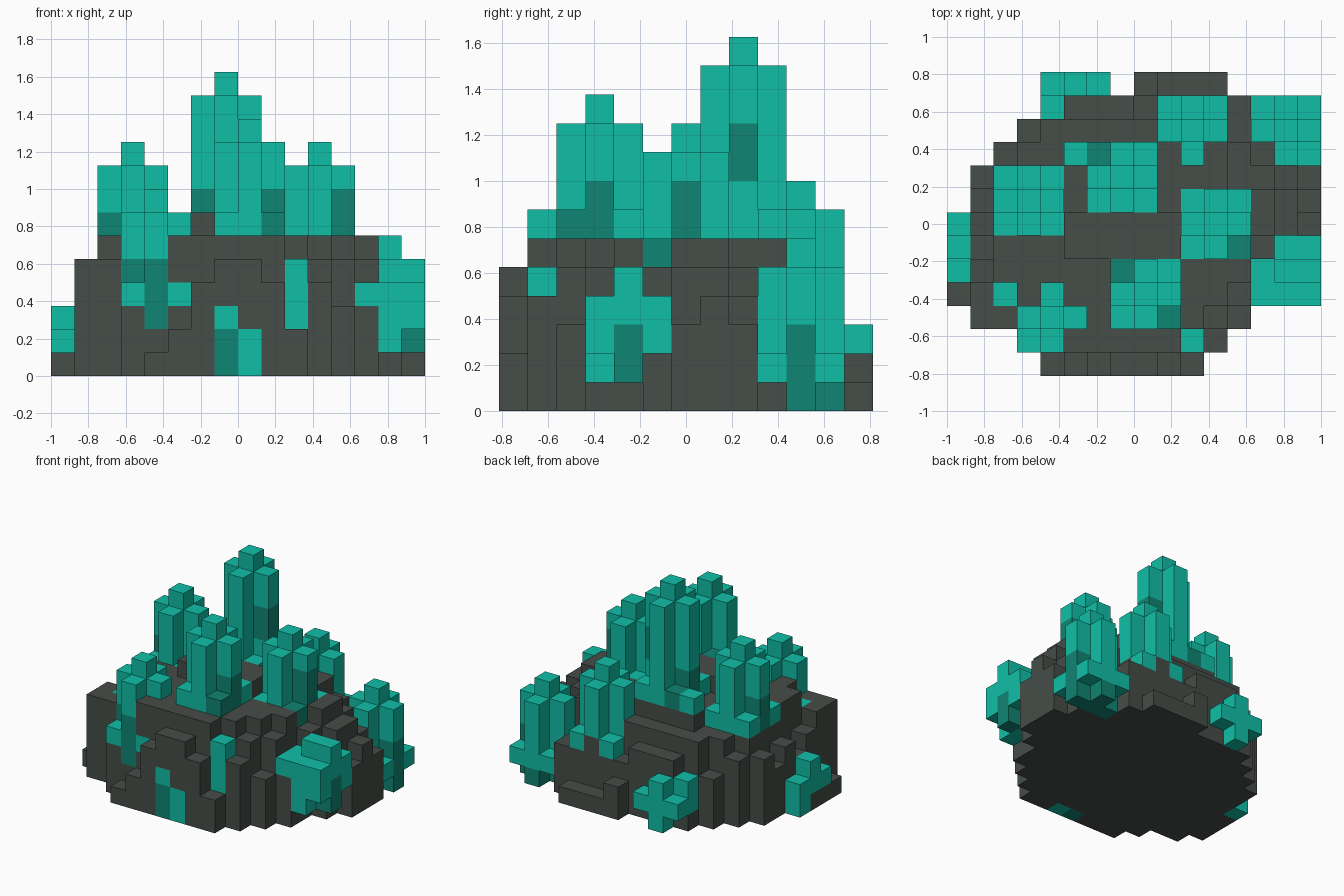
import bpy, bmesh
from mathutils import Vector

cube = bpy.data.objects.get("Cube")
if cube:
    bpy.data.objects.remove(cube, do_unlink=True)

U = 0.125                      # block size
ORIGIN = Vector((-1, -0.8125, 0))
ROCK, TEAL, DEEP = 0, 1, 2


def material(name, rgb):
    m = bpy.data.materials.new(name)
    m.use_nodes = True
    m.diffuse_color = (*rgb, 1)
    bsdf = m.node_tree.nodes["Principled BSDF"]
    bsdf.inputs["Base Color"].default_value = (*rgb, 1)
    bsdf.inputs["Roughness"].default_value = 0.8
    return m


MATS = [material("dark grey rock", (0.061, 0.074, 0.065)),
        material("teal crystal", (0.0052, 0.521, 0.386)),
        material("deep teal crystal", (0.0048, 0.235, 0.171))]

cells = {}                     # (i, j, k) -> (part, colour)


def column(part, i, j, k0, k1, colour=TEAL):
    """Fill blocks k0 up to (not including) k1."""
    for k in range(k0, k1):
        cells[i, j, k] = (part, colour)


def terraces(boxes):
    """Solid rock blocks standing on the ground: i0, i1, j0, j1, height."""
    for i0, i1, j0, j1, h in boxes:
        for i in range(i0, i1 + 1):
            for j in range(j0, j1 + 1):
                column("rock_mound", i, j, 0, h, ROCK)


CROSS = ((1, 0), (-1, 0), (0, 1), (0, -1))


def cluster(part, ci, cj, base, top, corners=(), deep_corners=(), corner_k=None):
    """Tall core, four columns one block lower, and stubs at the corners."""
    column(part, ci, cj, base, top)
    for di, dj in CROSS:
        column(part, ci + di, cj + dj, base, top - 1)
    k = base if corner_k is None else corner_k
    for colour, group in ((TEAL, corners), (DEEP, deep_corners)):
        for di, dj in group:
            column(part, ci + di, cj + dj, k, k + 1, colour)


# Plateau and its raised middle
terraces([(3, 11, 3, 8, 6), (2, 2, 4, 5, 6), (5, 9, 5, 6, 7), (5, 9, 1, 2, 6),
          (10, 10, 2, 2, 6), (9, 11, 9, 9, 6), (5, 8, 9, 9, 6), (12, 12, 4, 4, 6)])
# Front ledges
terraces([(4, 4, 0, 0, 1), (5, 5, 0, 0, 2), (6, 6, 0, 0, 4), (7, 8, 0, 0, 5),
          (9, 9, 0, 0, 4), (10, 10, 0, 1, 2), (11, 11, 1, 1, 4), (11, 11, 2, 2, 5),
          (12, 12, 2, 2, 3), (3, 3, 1, 1, 3), (4, 4, 1, 1, 2), (3, 4, 2, 2, 4)])
# Ledges on the +x side
terraces([(12, 12, 3, 3, 5), (12, 12, 5, 9, 5), (13, 13, 3, 4, 3), (13, 13, 5, 5, 5),
          (13, 13, 6, 7, 6), (13, 13, 8, 8, 5), (13, 13, 9, 9, 4), (14, 14, 5, 5, 2),
          (14, 14, 6, 7, 5), (14, 14, 8, 8, 4), (15, 15, 6, 8, 3), (15, 15, 7, 7, 4),
          (12, 12, 10, 11, 3), (14, 14, 9, 9, 1)])
# Ledges on the -x side
terraces([(2, 2, 2, 2, 5), (2, 2, 3, 3, 4), (1, 1, 2, 3, 5), (1, 1, 4, 4, 4),
          (1, 1, 5, 5, 3), (1, 1, 6, 6, 4), (1, 1, 7, 7, 3), (1, 1, 8, 8, 4),
          (0, 0, 3, 5, 1), (2, 2, 6, 8, 5)])
# Back ledges
terraces([(2, 2, 9, 9, 4), (3, 4, 9, 9, 5), (3, 3, 10, 10, 3), (4, 8, 10, 10, 5),
          (5, 7, 11, 11, 4), (8, 8, 11, 11, 3), (4, 4, 11, 11, 1), (9, 11, 10, 11, 4),
          (8, 8, 12, 12, 2), (9, 11, 12, 12, 1)])

ALL = ((1, 1), (1, -1), (-1, 1), (-1, -1))

# Tallest cluster
p = "tall_crystal"
cluster(p, 7, 8, 6, 13, ((1, 1), (1, -1), (-1, -1)), ((-1, 1),))
column(p, 5, 9, 6, 7)
column(p, 6, 8, 6, 8, DEEP)
column(p, 8, 8, 8, 10, DEEP)

# Clusters on the plateau
p = "front_crystal"
cluster(p, 8, 3, 6, 11, ((-1, -1), (1, 1)), ((1, -1), (-1, 1)))
column(p, 9, 3, 6, 8, DEEP)
p = "right_plateau_crystal"
cluster(p, 3, 7, 5, 10, ALL)
column(p, 2, 7, 5, 7, DEEP)
p = "left_plateau_crystal"
cluster(p, 11, 6, 5, 10, ((-1, -1), (-1, 1), (1, 1)), ((1, -1),))
column(p, 12, 6, 5, 8, DEEP)
p = "back_crystal"
cluster(p, 10, 10, 4, 8, ((-1, 1), (1, 1)), corner_k=3)

# Cluster growing out of the front slope
p = "front_slope_crystal"
cluster(p, 4, 2, 4, 8, ((-1, -1),), corner_k=3)
column(p, 3, 2, 4, 5, DEEP)
column(p, 4, 1, 2, 5, DEEP)
column(p, 5, 1, 3, 4)
column("rock_mound", 5, 1, 4, 6, ROCK)
column(p, 2, 3, 4, 5)

# Cluster on the back left corner
p = "back_corner_crystal"
cluster(p, 14, 10, 1, 6, ((-1, 1), (1, 1), (1, -1)))
for i, j in ((14, 10), (13, 10), (15, 10), (14, 11)):
    column(p, i, j, 0, 1, DEEP)
column(p, 15, 10, 0, 3, DEEP)

# Side bursts
p = "left_side_burst"
column(p, 14, 4, 1, 5)
column(p, 14, 3, 1, 4)
column(p, 14, 5, 2, 4)
for j in (3, 5):
    column(p, 15, j, 2, 4)
for j in (3, 4):
    column(p, 13, j, 3, 4)
column(p, 15, 4, 1, 5)
column(p, 15, 4, 1, 3, DEEP)

p = "right_side_burst"
column(p, 0, 5, 1, 3)
column(p, 0, 4, 1, 2)
column(p, 0, 6, 0, 2)

p = "back_burst"
column(p, 5, 12, 0, 3)
for i in (4, 6):
    column(p, i, 12, 1, 2)
column(p, 4, 11, 1, 3)

# Crystal veins set into the front
p = "front_vein"
column(p, 7, 0, 0, 2, DEEP)
column(p, 7, 0, 2, 3)
column(p, 8, 0, 0, 2)
column(p, 10, 1, 2, 5)

# Outward faces of a block: direction and its four corners
SIDES = {
    (1, 0, 0): ((1, 0, 0), (1, 1, 0), (1, 1, 1), (1, 0, 1)),
    (-1, 0, 0): ((0, 0, 0), (0, 0, 1), (0, 1, 1), (0, 1, 0)),
    (0, 1, 0): ((0, 1, 0), (0, 1, 1), (1, 1, 1), (1, 1, 0)),
    (0, -1, 0): ((0, 0, 0), (1, 0, 0), (1, 0, 1), (0, 0, 1)),
    (0, 0, 1): ((0, 0, 1), (1, 0, 1), (1, 1, 1), (0, 1, 1)),
    (0, 0, -1): ((0, 0, 0), (0, 1, 0), (1, 1, 0), (1, 0, 0)),
}


def build(part):
    """Mesh the exposed faces of one part."""
    bm = bmesh.new()
    for cell, (owner, colour) in cells.items():
        if owner != part:
            continue
        c = Vector(cell)
        for d, quad in SIDES.items():
            if tuple(a + b for a, b in zip(cell, d)) in cells:
                continue
            f = bm.faces.new([bm.verts.new(ORIGIN + U * (c + Vector(q))) for q in quad])
            f.material_index = colour
    bmesh.ops.remove_doubles(bm, verts=bm.verts, dist=0.001)
    me = bpy.data.meshes.new(part)
    bm.to_mesh(me)
    bm.free()
    for m in MATS:
        me.materials.append(m)
    bpy.context.scene.collection.objects.link(bpy.data.objects.new(part, me))


for part in sorted({owner for owner, _ in cells.values()}):
    build(part)
